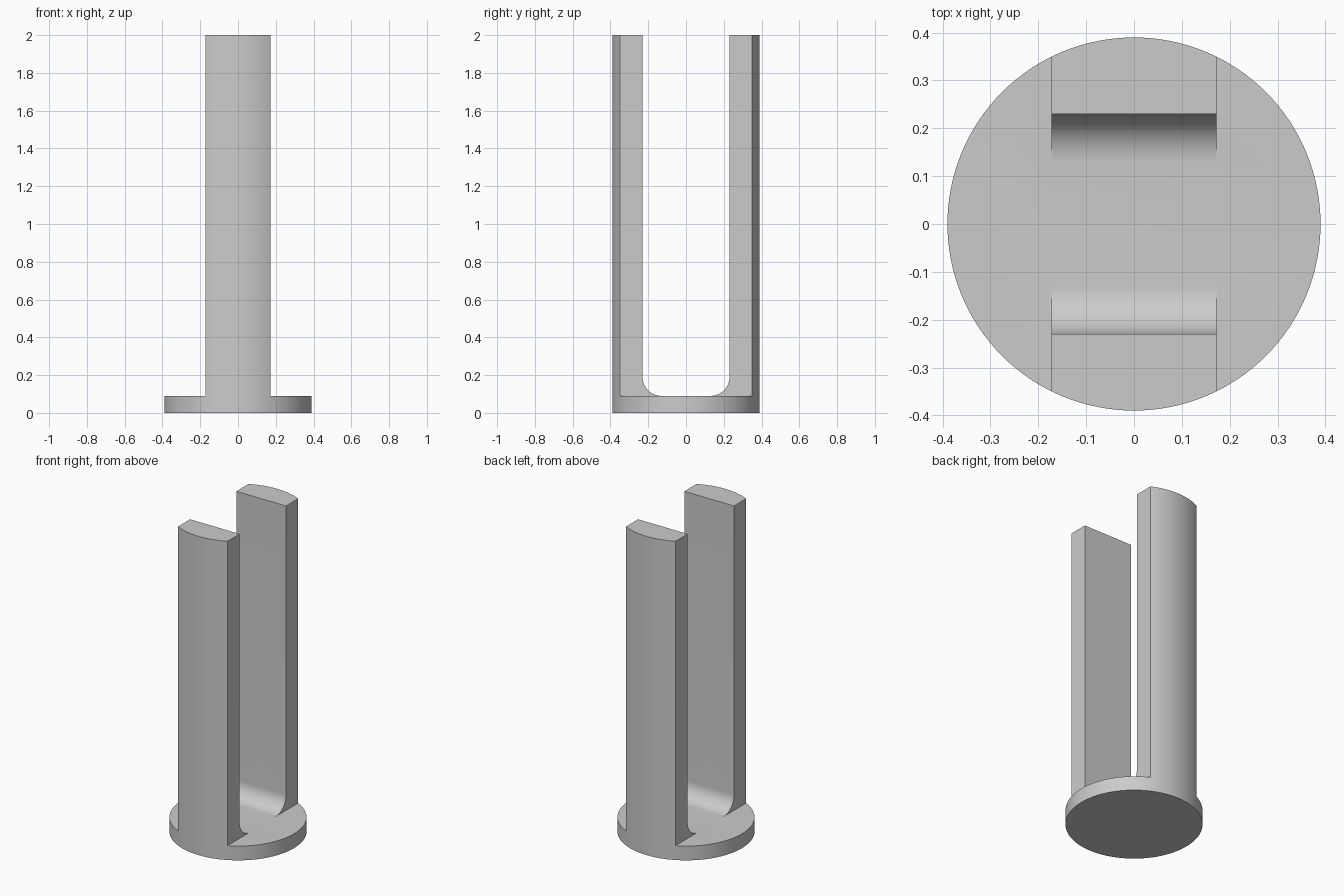
import bpy
import bmesh
from math import sin, cos, pi, radians
from mathutils import Vector

if "Cube" in bpy.data.objects:
    bpy.data.objects.remove(bpy.data.objects["Cube"], do_unlink=True)

RADIUS, HEIGHT, BASE = 0.39, 2.0, 0.09
PRONG_HALF, SLOT_HALF, FILLET = 0.172, 0.23, 0.1

grey = bpy.data.materials.new("plain_grey")
grey.use_nodes = True
colour = (0.6, 0.6, 0.6, 1)
grey.diffuse_color = colour
grey.node_tree.nodes["Principled BSDF"].inputs["Base Color"].default_value = colour


def prism(name, outline, direction):
    """Extrude a closed outline into a solid."""
    bm = bmesh.new()
    face = bm.faces.new([bm.verts.new(p) for p in outline])
    result = bmesh.ops.extrude_face_region(bm, geom=[face])
    verts = [v for v in result["geom"] if isinstance(v, bmesh.types.BMVert)]
    bmesh.ops.translate(bm, verts=verts, vec=Vector(direction))
    bmesh.ops.recalc_face_normals(bm, faces=bm.faces[:])
    mesh = bpy.data.meshes.new(name)
    bm.to_mesh(mesh)
    bm.free()
    mesh.materials.append(grey)
    obj = bpy.data.objects.new(name, mesh)
    bpy.context.collection.objects.link(obj)
    return obj


def arc(cx, cy, radius, start, end, steps):
    angles = [start + (end - start) * i / steps for i in range(steps + 1)]
    return [(cx + radius * cos(a), cy + radius * sin(a)) for a in angles]


# Round bar that becomes the base disc and the two prongs
circle = arc(0, 0, RADIUS, 0, 2 * pi, 128)[:-1]
holder = prism("forked_holder", [(x, y, 0) for x, y in circle], (0, 0, HEIGHT))

# Slot between the prongs, with rounded bottom corners
inner, low = SLOT_HALF - FILLET, BASE + FILLET
slot = [(-SLOT_HALF, HEIGHT + 0.1)]
slot += arc(-inner, low, FILLET, pi, 1.5 * pi, 16)
slot += arc(inner, low, FILLET, 1.5 * pi, 2 * pi, 16)
slot += [(SLOT_HALF, HEIGHT + 0.1)]
cutters = [prism("slot_cutter", [(-0.6, y, z) for y, z in slot], (1.2, 0, 0))]

# Flat flanks on both sides, down to the base disc
for side in (-1, 1):
    flank = [(side * x, y, BASE)
             for x, y in ((PRONG_HALF, -0.6), (0.6, -0.6), (0.6, 0.6), (PRONG_HALF, 0.6))]
    cutters.append(prism("flank_cutter", flank, (0, 0, HEIGHT)))

bpy.ops.object.select_all(action="DESELECT")
bpy.context.view_layer.objects.active = holder
holder.select_set(True)
for cutter in cutters:
    cutter.hide_render = True
    cut = holder.modifiers.new("cut", "BOOLEAN")
    cut.operation = "DIFFERENCE"
    cut.solver = "EXACT"
    cut.object = cutter
    bpy.ops.object.modifier_apply(modifier=cut.name)
    bpy.data.objects.remove(cutter, do_unlink=True)

# Merge the flat regions and smooth the curved ones
bm = bmesh.new()
bm.from_mesh(holder.data)
bmesh.ops.remove_doubles(bm, verts=bm.verts[:], dist=1e-5)
bmesh.ops.dissolve_limit(bm, angle_limit=radians(0.2), verts=bm.verts[:], edges=bm.edges[:])
bm.to_mesh(holder.data)
bm.free()
bpy.ops.object.shade_smooth_by_angle(angle=radians(30))
